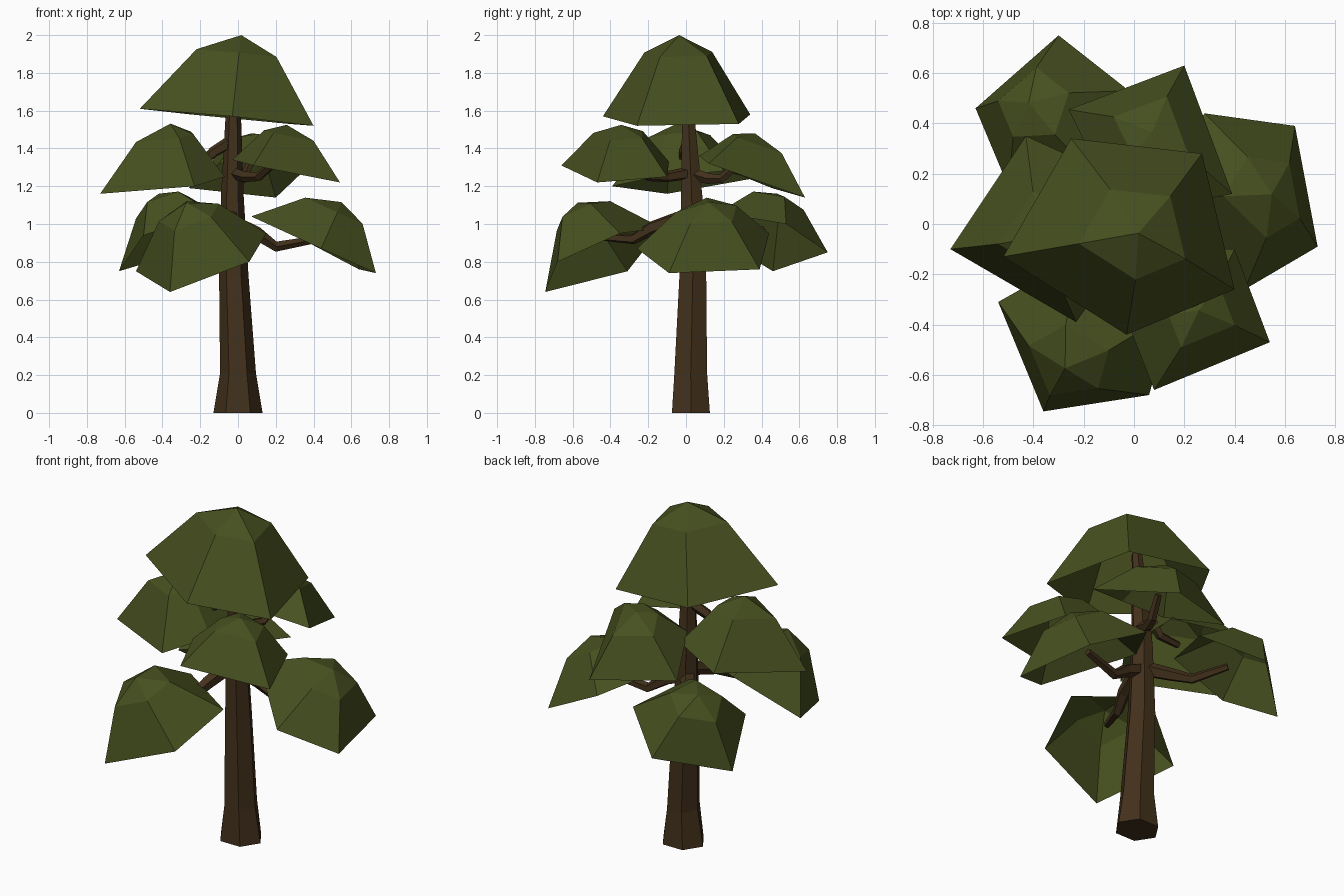
import bpy, bmesh
from math import sin, cos, pi
from mathutils import Vector as V

if "Cube" in bpy.data.objects:
    bpy.data.objects.remove(bpy.data.objects["Cube"])


def material(name, rgb):
    m = bpy.data.materials.new(name)
    m.diffuse_color = (*rgb, 1)
    m.use_nodes = True
    m.node_tree.nodes["Principled BSDF"].inputs["Base Color"].default_value = m.diffuse_color
    return m


LEAF = material("leaf_green", (0.062, 0.08, 0.014))
BARK = material("bark_brown", (0.055, 0.03, 0.011))


def finish(name, bm, mat):
    bmesh.ops.recalc_face_normals(bm, faces=bm.faces)
    me = bpy.data.meshes.new(name)
    bm.to_mesh(me)
    bm.free()
    me.materials.append(mat)
    ob = bpy.data.objects.new(name, me)
    bpy.context.collection.objects.link(ob)


def bridge(bm, a, b):
    n = len(a)
    for i in range(n):
        bm.faces.new((a[i], a[(i + 1) % n], b[(i + 1) % n], b[i]))


def fan(bm, ring, tip):
    for i in range(len(ring)):
        bm.faces.new((ring[i], ring[(i + 1) % len(ring)], tip))


def clump(name, height, rim):
    """Five-sided leaf dome on a tilted rim, open underneath."""
    rim = [V(p) for p in rim]
    c = sum(rim, V()) / 5
    n = V()
    for i in range(5):
        n += (rim[i] - c).cross(rim[(i + 1) % 5] - c)
    n.normalize()
    if n.z < 0:
        n = -n
    bm = bmesh.new()
    low = [bm.verts.new(p) for p in rim]
    mid = [bm.verts.new(c + (p - c) * 0.46 + n * height * 0.78) for p in rim]
    bridge(bm, low, mid)
    fan(bm, mid, bm.verts.new(c + n * height))
    finish(name, bm, LEAF)


def loft(name, rings):
    bm = bmesh.new()
    loops = [[bm.verts.new(p) for p in r] for r in rings]
    for a, b in zip(loops, loops[1:]):
        bridge(bm, a, b)
    bm.faces.new(loops[0])
    bm.faces.new(loops[-1])
    finish(name, bm, BARK)


def branch(name, path, r0=0.045, r1=0.02):
    path = [V(p) for p in path]
    rings = []
    for i, p in enumerate(path):
        d = (path[min(i + 1, len(path) - 1)] - path[max(i - 1, 0)]).normalized()
        side = d.cross(V((0, 0, 1))).normalized()
        up = side.cross(d)
        r = r0 + (r1 - r0) * i / (len(path) - 1)
        rings.append([p + (side * cos(t) + up * sin(t)) * r
                      for t in (2 * pi * k / 5 for k in range(5))])
    loft(name, rings)


# Trunk: six-sided, flared at the foot (x, y, z, radius x, radius y)
trunk = [(0, .026, 0, .13, .116), (0, .025, .21, .095, .1),
         (-.022, .036, .72, .078, .082), (-.03, .03, 1.15, .06, .065),
         (-.025, .012, 1.57, .041, .038), (-.02, 0, 1.74, .03, .03)]
loft("trunk", [[V((x + rx * cos(k * pi / 3), y + ry * sin(k * pi / 3), z)) for k in range(6)]
               for x, y, z, rx, ry in trunk])

# Crown
clump("crown_leaves", .44, [(-.52, -.13, 1.61), (-.25, .34, 1.58), (.27, .28, 1.53),
                            (.40, -.26, 1.52), (-.03, -.44, 1.57)])
# Middle tier
clump("middle_left_leaves", .31, [(-.73, -.10, 1.16), (-.43, .35, 1.24), (-.10, .20, 1.28),
                                  (-.07, -.16, 1.25), (-.23, -.39, 1.20)])
clump("middle_back_leaves", .23, [(.20, .63, 1.14), (-.26, .455, 1.19), (-.10, .13, 1.32),
                                  (.14, .07, 1.36), (.39, .12, 1.32)])
clump("middle_front_leaves", .24, [(.08, -.66, 1.31), (.54, -.47, 1.22), (.40, -.10, 1.25),
                                   (.05, -.09, 1.33), (-.03, -.38, 1.34)])
# Lower tier
clump("lower_back_leaves", .27, [(-.30, .75, .85), (-.63, .46, .75), (-.50, .15, .94),
                                 (-.14, .17, 1.06), (-.02, .53, 1.0)])
clump("lower_front_leaves", .33, [(-.36, -.745, .64), (.06, -.68, .80), (.15, -.35, .95),
                                  (-.22, -.13, .98), (-.54, -.31, .75)])
clump("lower_right_leaves", .27, [(.73, -.09, .74), (.64, .39, .76), (.28, .44, .95),
                                  (.07, .10, 1.04), (.44, -.26, .87)])

# Branches: leave the trunk, dip, then rise into each clump
branch("lower_right_branch", [(-.02, .04, 1.0), (.10, .05, .95), (.20, .07, .88), (.42, .11, .92)])
branch("lower_front_branch", [(-.03, .03, 1.05), (-.08, -.18, .98), (-.12, -.28, .92), (-.18, -.44, .93)])
branch("lower_back_branch", [(-.03, .03, 1.02), (-.13, .16, .96), (-.20, .25, .92), (-.32, .41, .97)])
branch("middle_left_branch", [(-.03, .02, 1.44), (-.13, -.01, 1.38), (-.20, -.02, 1.31), (-.33, -.02, 1.30)], .035)
branch("middle_front_branch", [(-.02, .02, 1.27), (.04, -.10, 1.25), (.11, -.19, 1.25), (.21, -.33, 1.34)], .035)
branch("middle_back_branch", [(-.02, .02, 1.27), (0, .12, 1.24), (.03, .19, 1.24), (.07, .29, 1.33)], .035)
